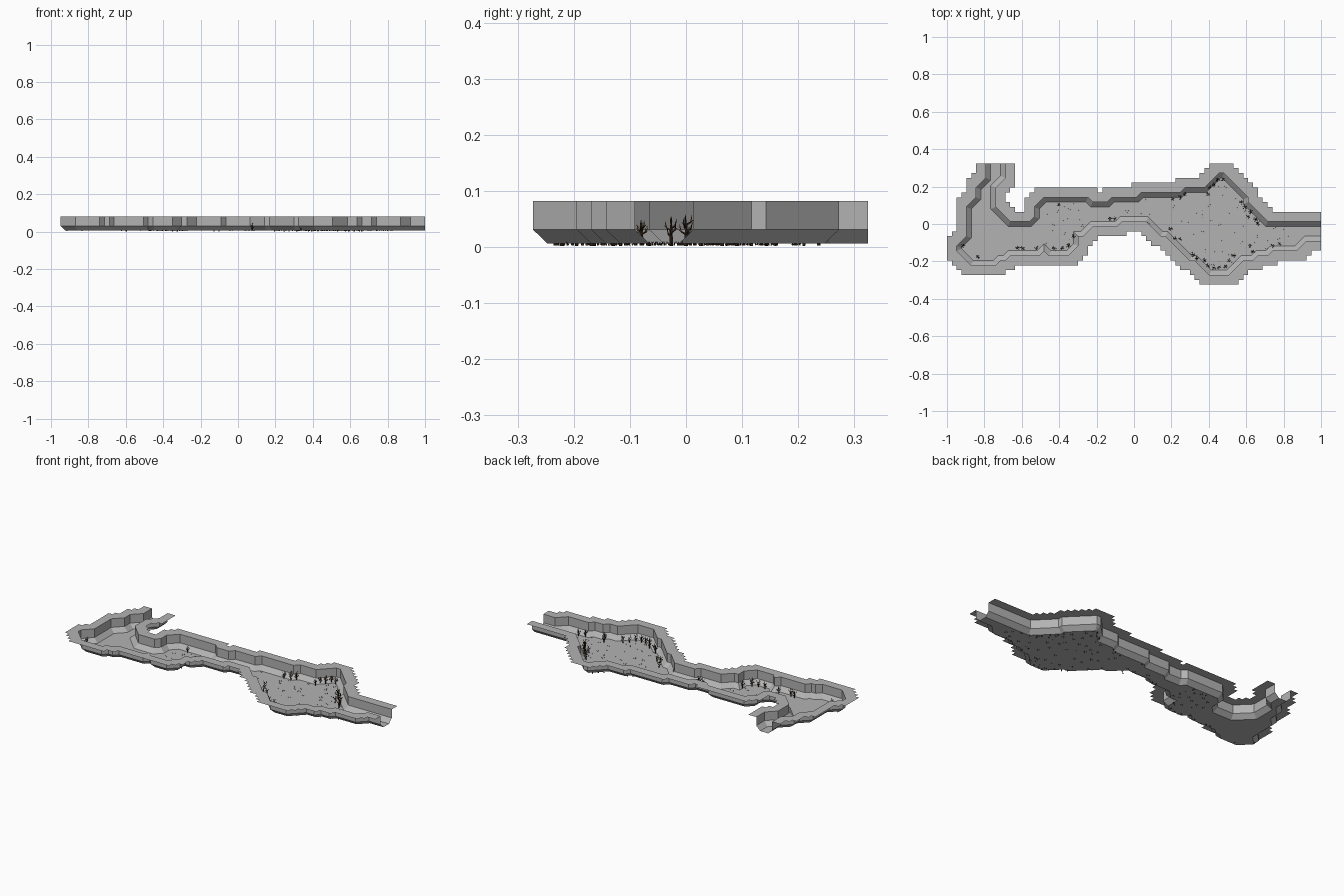
import bpy, bmesh, math, random
from mathutils import Vector

random.seed(4)
if "Cube" in bpy.data.objects:
    bpy.data.objects.remove(bpy.data.objects["Cube"], do_unlink=True)

COLS, ROWS = 77, 25
CELL = 2 / COLS
FLOOR_Z, LEDGE_Z, TOP_Z = 0.006, 0.031, 0.082


def material(name, rgb):
    m = bpy.data.materials.new(name)
    m.use_nodes = True
    m.diffuse_color = (*rgb, 1)
    m.node_tree.nodes["Principled BSDF"].inputs["Base Color"].default_value = (*rgb, 1)
    return m


stone = material("grey stone", (0.45, 0.45, 0.45))
bark = material("dark bark", (0.035, 0.02, 0.01))
dry = material("dry twig", (0.2, 0.11, 0.05))


def place(i, j, z):
    return Vector((i * CELL - 1, (j - ROWS / 2) * CELL, z))


def finish(name, bm, mats):
    mesh = bpy.data.meshes.new(name)
    bm.to_mesh(mesh)
    bm.free()
    for m in mats:
        mesh.materials.append(m)
    ob = bpy.data.objects.new(name, mesh)
    bpy.context.collection.objects.link(ob)
    return ob


# Wall lines on the grid, walked as compass moves
STEP = {"N": (0, 1), "S": (0, -1), "E": (1, 0), "W": (-1, 0)}


def walk(start, moves):
    points = [Vector(start)]
    for move in moves.split():
        heading, count = move[:-1].rstrip("1"), move.lstrip("NSEW")
        d = sum((Vector(STEP[c]) for c in heading), Vector((0, 0)))
        points.append(points[-1] + d * int(count))
    return points


south = walk((8, 25), "S3 SW2 S2 SW2 S6 SW2 S1 SE3 E5 NE1 E1 NE1 E6 NE1 SE1 E4 "
             "NE2 N2 E1 NE2 E5 NE1 E5 SE3 E1 SE5 E1 SE3 E4 NE3 E2 NE1 E2 NE1 E5 NE2 E3")
north = walk((77, 13), "W11 NW4 N1 NW5 W1 SW3 W4 SW1 W8 SW1 W5 SW1 W3 NW1 W9 "
             "SW2 S2 SW1 W4 NW3 N4 NE2 N3")
outline = south + north


def inset(path, dist):
    """Move an open path to its left, mitred at the corners."""
    out = []
    for k, p in enumerate(path):
        a = (p - path[k - 1]).normalized() if k else None
        b = (path[k + 1] - p).normalized() if k < len(path) - 1 else None
        a, b = a or b, b or a
        na, nb = Vector((-a.y, a.x)), Vector((-b.y, b.x))
        out.append(p + (na + nb) * dist / (1 + na.dot(nb)))
    return out


def inside(x, y, poly):
    hit = False
    for k, p in enumerate(poly):
        q = poly[k - 1]
        if (p.y > y) != (q.y > y) and x < (q.x - p.x) * (y - p.y) / (q.y - p.y) + p.x:
            hit = not hit
    return hit


# Valley floor
floor_line = inset(south, 1) + inset(north, 1)
bm = bmesh.new()
bm.faces.new([bm.verts.new(place(p.x, p.y, FLOOR_Z)) for p in floor_line])
finish("valley_floor", bm, [stone])


# Upright walls with a sloping foot
for name, path in (("south_wall", south), ("north_wall", north)):
    bm = bmesh.new()
    layers = [(inset(path, 1), FLOOR_Z), (path, LEDGE_Z), (path, TOP_Z)]
    rows = [[bm.verts.new(place(p.x, p.y, z)) for p in pts] for pts, z in layers]
    for low, high in zip(rows, rows[1:]):
        for k in range(len(path) - 1):
            bm.faces.new((low[k + 1], low[k], high[k], high[k + 1]))
    finish(name, bm, [stone])


# Flat stepped rim: cells near the valley, halved where a wall cuts a corner
def side_flags(i, j):
    return [inside(i + 0.5 + dx / 4, j + 0.5 + dy / 4, outline)
            for dx, dy in (STEP[s] for s in "SENW")]


flags = {(i, j): side_flags(i, j) for i in range(COLS) for j in range(ROWS)}
near = {(i + di, j + dj) for (i, j), f in flags.items() if all(f)
        for di in range(-2, 3) for dj in range(-2, 3)}
bm = bmesh.new()
for (i, j), f in flags.items():
    if all(f) or ((i, j) not in near and not any(f)):
        continue
    corners = [(i, j), (i + 1, j), (i + 1, j + 1), (i, j + 1)]
    if any(f):
        # keep the corner whose two neighbouring sides lie outside
        k = next((k for k in range(4) if not f[k] and not f[k - 1]), None)
        if k is None:
            continue
        corners = [corners[k - 1], corners[k], corners[(k + 1) % 4]]
    bm.faces.new([bm.verts.new(place(x, y, TOP_Z)) for x, y in corners])
bmesh.ops.remove_doubles(bm, verts=bm.verts, dist=CELL / 10)
bmesh.ops.dissolve_limit(bm, angle_limit=0.01, verts=bm.verts, edges=bm.edges)
finish("rim", bm, [stone])


# Dead trees and twig tufts from tapered sticks
def stick(bm, a, b, r0, r1, mat=0, sides=4):
    axis = (b - a).normalized()
    u = axis.orthogonal().normalized()
    v = axis.cross(u)
    rings = []
    for c, r in ((a, r0), (b, r1)):
        angles = [math.tau * k / sides for k in range(sides)]
        rings.append([bm.verts.new(c + (u * math.cos(t) + v * math.sin(t)) * r) for t in angles])
    for k in range(sides):
        n = (k + 1) % sides
        bm.faces.new((rings[0][k], rings[0][n], rings[1][n], rings[1][k])).material_index = mat
    bm.faces.new(rings[1]).material_index = mat


def lean(angle, out, up):
    return Vector((math.cos(angle) * out, math.sin(angle) * out, up))


bm = bmesh.new()
fork = Vector((0.001, 0, 0.022))
stick(bm, Vector((0, 0, -0.004)), fork, 0.0034, 0.0026)
stick(bm, fork, Vector((-0.001, 0.001, 0.05)), 0.0026, 0.0006)
for k in range(6):
    t = k * 2.4
    root = Vector((0, 0, 0.012 + k * 0.004))
    elbow = root + lean(t, 0.009, 0.005)
    stick(bm, root, elbow, 0.0019, 0.0014)
    stick(bm, elbow, elbow + lean(t + 0.4, 0.003, 0.012), 0.0014, 0.0004, k % 2)
    stick(bm, elbow, elbow + lean(t - 0.6, 0.005, 0.004), 0.001, 0.0003)
tree = finish("dead_tree", bm, [bark, dry])

bm = bmesh.new()
for k in range(3):
    foot = lean(k * 2.1, 0.006, -0.003)
    stick(bm, foot, foot + lean(k * 2.1 + 1, 0.003, 0.007), 0.0018, 0.0005, 0, 3)
tuft = finish("twig_tuft", bm, [bark])


def scatter(first, spots):
    for k, (i, j) in enumerate(spots):
        ob = first if k == 0 else first.copy()
        if k:
            bpy.context.collection.objects.link(ob)
        ob.location = place(i, j, FLOOR_Z)
        ob.rotation_euler.z = random.uniform(0, math.tau)
        ob.scale = [random.uniform(0.8, 1.05)] * 3


scatter(tree, [
    (3.3, 8), (6.4, 5.7), (14.5, 7.6), (15.5, 7.5), (18.5, 7.6), (22, 7.6), (23.7, 7.5),
    (25, 8), (26, 10), (23, 16.5), (33.6, 13.5), (34.6, 13.6), (41.4, 12.5), (46, 11.5),
    (47, 9.5), (48, 9.4), (50.6, 6.2), (51.5, 5.4), (53, 5), (53.7, 4), (55, 3.5),
    (56, 3.6), (57.3, 3.7), (58, 5), (59, 6), (62.4, 8), (63, 6.8), (67, 8), (68.5, 8.4),
    (46.5, 17.7), (48, 18), (49, 18.6), (53.7, 18.7), (54, 20), (55, 20.6), (55.7, 21.6),
    (56.8, 21.6), (60.6, 17), (61.3, 16), (62.5, 15), (62, 14), (63.5, 13.5), (64, 12.5)])

spots = []
for lo, hi, count in ((20, 28, 18), (36, 42, 4), (45, 64, 42), (64, 74, 8)):
    while count:
        i, j = random.uniform(lo, hi), random.uniform(4, 21)
        if inside(i, j, floor_line) and all(math.dist((i, j), s) > 1.2 for s in spots):
            spots.append((i, j))
            count -= 1
scatter(tuft, spots)
